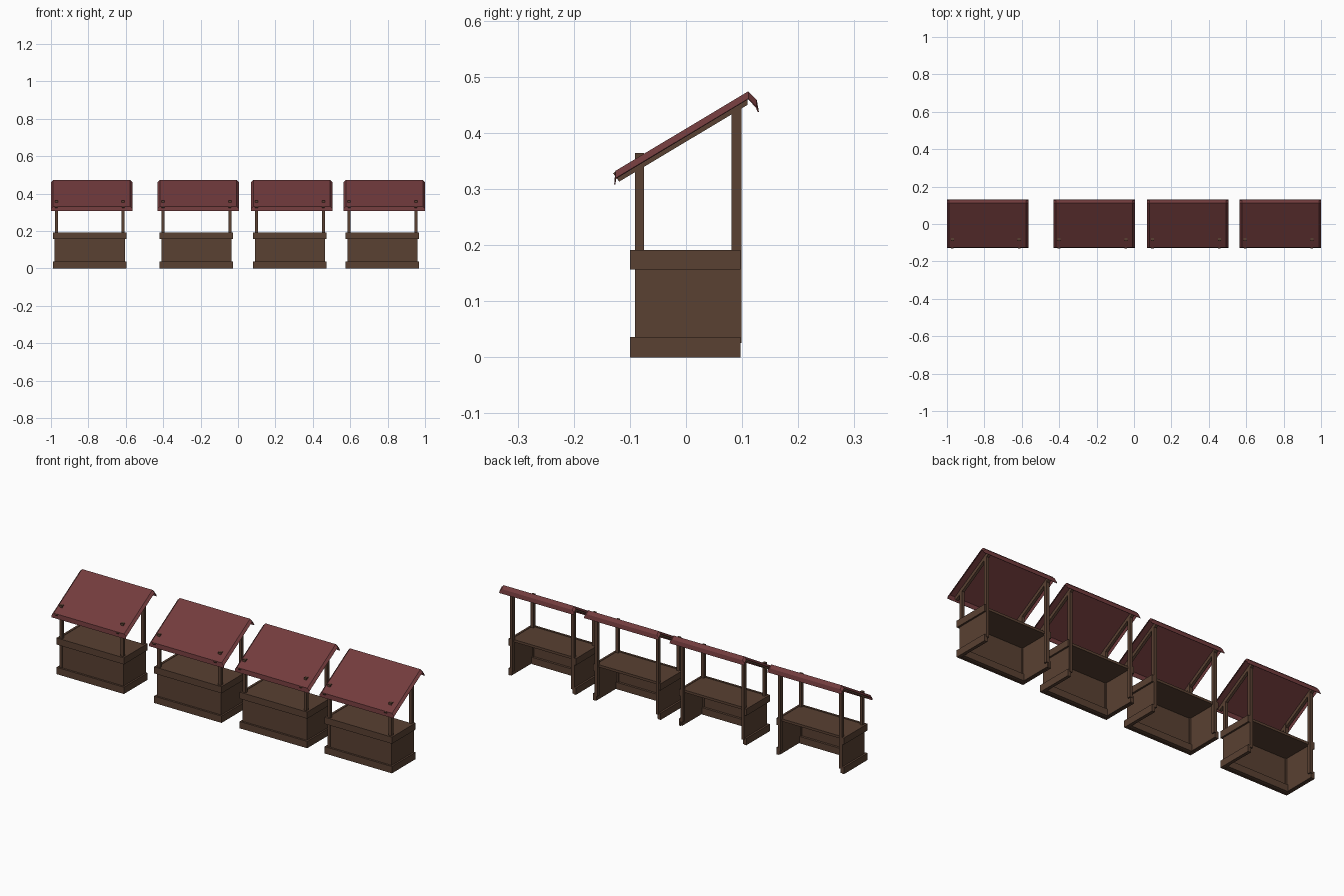
import bpy, bmesh
from mathutils import Vector

if "Cube" in bpy.data.objects:
    bpy.data.objects.remove(bpy.data.objects["Cube"])


def material(name, rgb):
    m = bpy.data.materials.new(name)
    m.diffuse_color = (*rgb, 1)
    m.use_nodes = True
    m.node_tree.nodes["Principled BSDF"].inputs["Base Color"].default_value = m.diffuse_color
    return m


WOOD = material("brown wood", (0.10, 0.052, 0.032))
CLOTH = material("dark red cloth", (0.17, 0.045, 0.047))


def make(name, verts, faces, mat):
    me = bpy.data.meshes.new(name)
    me.from_pydata(verts, [], faces)
    bm = bmesh.new()
    bm.from_mesh(me)
    bmesh.ops.recalc_face_normals(bm, faces=bm.faces)
    bm.to_mesh(me)
    bm.free()
    me.materials.append(mat)
    ob = bpy.data.objects.new(name, me)
    bpy.context.collection.objects.link(ob)
    return ob


def prism(name, x0, x1, profile, mat=WOOD):
    """Extrude a y-z profile along x."""
    n = len(profile)
    verts = [(x, y, z) for x in (x0, x1) for y, z in profile]
    faces = [tuple(range(n)), tuple(range(n, 2 * n))]
    faces += [(i, (i + 1) % n, n + (i + 1) % n, n + i) for i in range(n)]
    return make(name, verts, faces, mat)


def box(name, x0, x1, y0, y1, z0, z1):
    return prism(name, x0, x1, [(y0, z0), (y1, z0), (y1, z1), (y0, z1)])


def roof_sheet(x):
    """Folded sheet: short front drop, slope, rolled back edge, side skirts."""
    prof = [(-.128, .308), (-.126, .332), (.111, .474), (.126, .459), (.130, .437)]
    cols = [(0, .013), (.012, 0), (.423, 0), (.435, .013)]
    n = len(prof)
    verts = []
    for cx, drop in cols:
        for i, (y, z) in enumerate(prof):
            d = drop if 0 < i < n - 1 else 0
            verts.append((x + cx, y, z - d))
    faces = [(c * n + i, c * n + i + 1, (c + 1) * n + i + 1, (c + 1) * n + i)
             for c in range(3) for i in range(n - 1)]
    ob = make("roof_cloth", verts, faces, CLOTH)
    me = ob.data
    # outward side faces up
    if me.polygons[5].normal.z < 0:
        me.flip_normals()
    mod = ob.modifiers.new("thickness", 'SOLIDIFY')
    mod.thickness = 0.002
    mod.offset = -1


def stall(x):
    L, R = x + .020, x + .395           # outer faces of the counter body
    # panels and counter top
    box("front_panel", L, R, -.090, -.080, .002, .188)
    box("counter_top", L + .002, R - .002, -.088, .086, .176, .189)
    for side, a in (("left", L), ("right", R - .010)):
        box(side + "_panel", a, a + .010, -.085, .096, .002, .188)
    # trim bands round the front and the sides
    for name, z0, z1 in (("base_trim", 0, .036), ("top_trim", .156, .191)):
        box(name + "_front", L - .010, R + .009, -.100, -.089, z0, z1)
        box(name + "_left", L - .010, L + .002, -.090, .097, z0, z1)
        box(name + "_right", R - .002, R + .009, -.090, .097, z0, z1)
    box("inner_base_rail", L + .01, R - .01, -.081, -.068, 0, .036)
    # posts and rafters
    for a in (L + .001, R - .017):
        box("front_post", a, a + .016, -.091, -.075, .02, .364)
        box("back_post", a, a + .016, .081, .099, .025, .452)
        prism("rafter", a + .001, a + .015,
              [(-.130, .328), (-.119, .313), (.110, .450), (.110, .470)])
    roof_sheet(x)


for x in (-1.0, -.430, .070, .565):
    stall(x)
